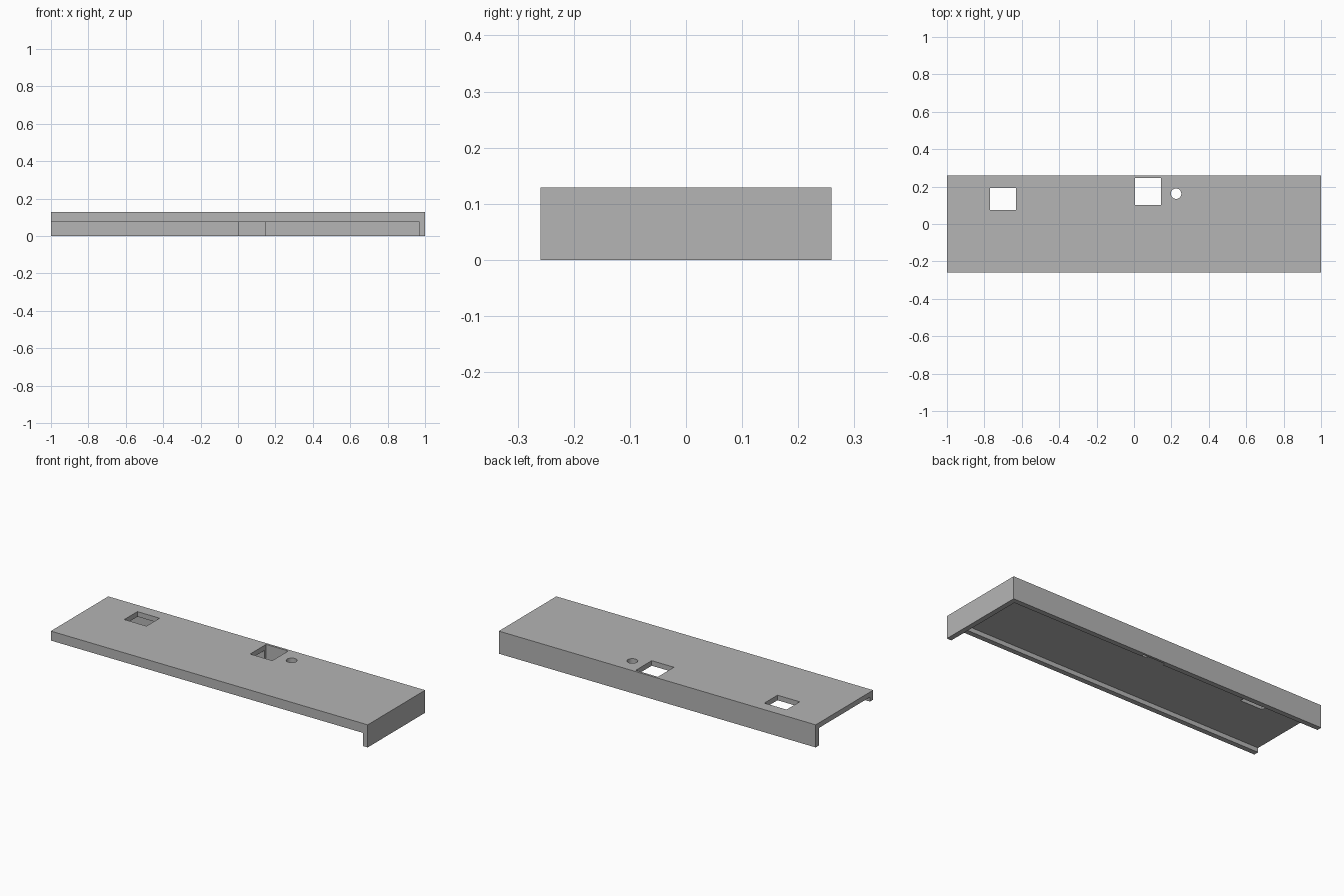
import bpy
import bmesh

if "Cube" in bpy.data.objects:
    bpy.data.objects.remove(bpy.data.objects["Cube"], do_unlink=True)

L, W, H, T = 1.0, 0.259, 0.129, 0.029   # half length, half width, height, wall
LIP_Z = 0.075                           # lower edge of the front lip
END_X = L - T                           # inner face of the end panel

grey = bpy.data.materials.new("mid_grey")
grey.use_nodes = True
colour = (0.46, 0.46, 0.46, 1)
grey.diffuse_color = colour
grey.node_tree.nodes["Principled BSDF"].inputs["Base Color"].default_value = colour


def add_object(name, bm):
    bmesh.ops.recalc_face_normals(bm, faces=bm.faces)
    mesh = bpy.data.meshes.new(name)
    bm.to_mesh(mesh)
    bm.free()
    mesh.materials.append(grey)
    obj = bpy.data.objects.new(name, mesh)
    bpy.context.collection.objects.link(obj)
    return obj


def box(name, x0, x1, y0, y1, z0, z1):
    bm = bmesh.new()
    bmesh.ops.create_cube(bm, size=1)
    for v in bm.verts:
        v.co.x = x1 if v.co.x > 0 else x0
        v.co.y = y1 if v.co.y > 0 else y0
        v.co.z = z1 if v.co.z > 0 else z0
    return add_object(name, bm)


def cylinder(name, x, y, radius):
    bm = bmesh.new()
    bmesh.ops.create_cone(bm, cap_ends=True, segments=32,
                          radius1=radius, radius2=radius, depth=1)
    bmesh.ops.translate(bm, verts=bm.verts, vec=(x, y, 0))
    return add_object(name, bm)


# Top board, tall back wall and short front lip as one extruded section
section = [(-W, LIP_Z), (-W, H), (W, H), (W, 0), (W - T, 0),
           (W - T, H - T), (T - W, H - T), (T - W, LIP_Z)]
bm = bmesh.new()
face = bm.faces.new([bm.verts.new((-L, y, z)) for y, z in section])
side = bmesh.ops.extrude_face_region(bm, geom=[face])["geom"]
bmesh.ops.translate(bm, vec=(L + END_X, 0, 0),
                    verts=[g for g in side if isinstance(g, bmesh.types.BMVert)])
shelf = add_object("shelf_channel", bm)

# Full-height panel closing one end
box("end_panel", END_X, L, -W, W, 0, H)

# Openings; the middle one also notches the inside of the back wall
cutters = [
    box("outer_opening_cutter", -0.77, -0.63, 0.075, 0.193, -1, 1),
    box("middle_opening_cutter", 0.005, 0.145, 0.102, 0.246, -1, 1),
    cylinder("round_hole_cutter", 0.225, 0.162, 0.028),
]
for cutter in cutters:
    cutter.hide_render = True
    cutter.hide_viewport = True
    cutter.display_type = 'WIRE'
    cut = shelf.modifiers.new(cutter.name, 'BOOLEAN')
    cut.operation = 'DIFFERENCE'
    cut.solver = 'EXACT'
    cut.object = cutter
